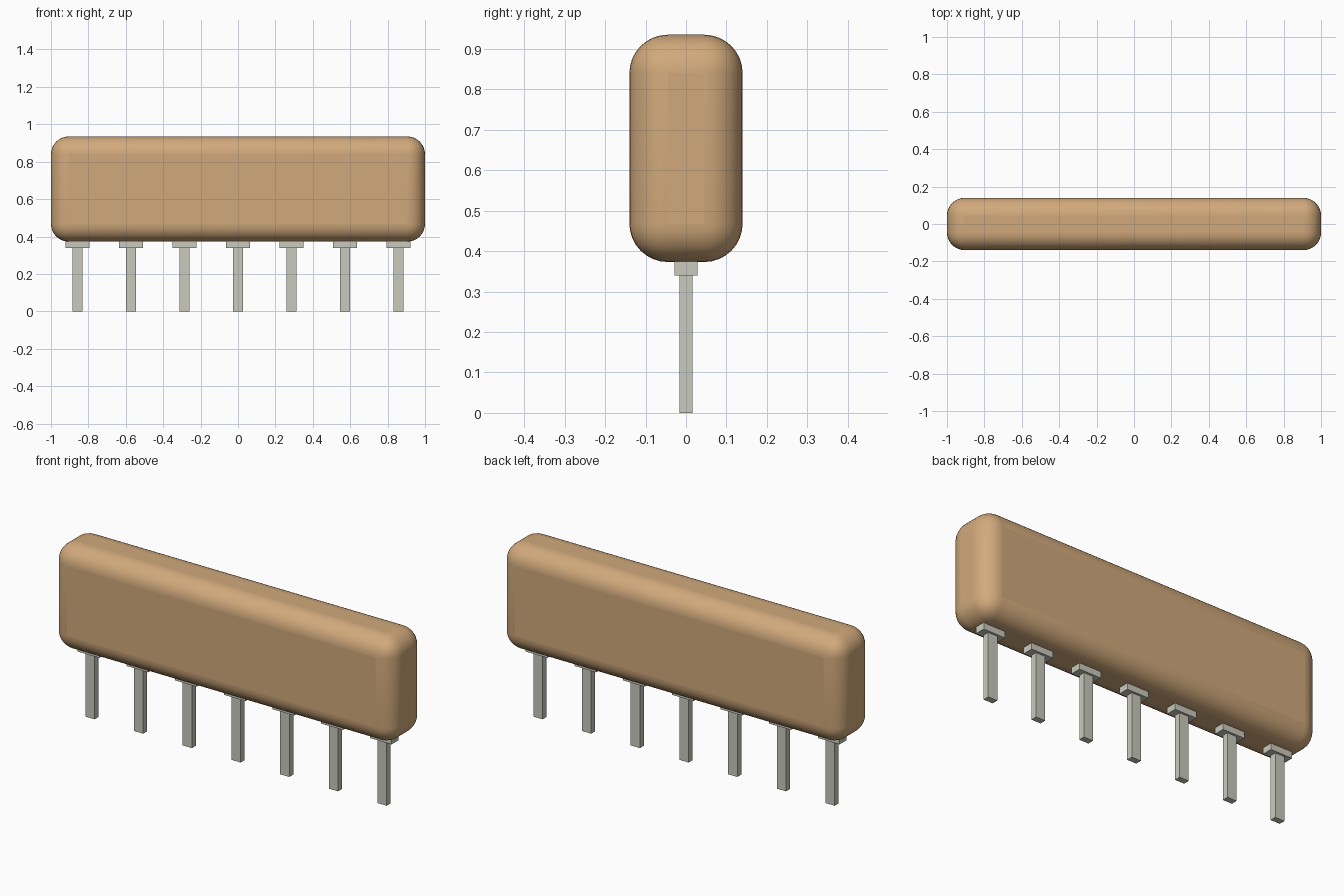
import bpy
import bmesh
import math
from mathutils import Matrix

cube = bpy.data.objects.get("Cube")
if cube:
    bpy.data.objects.remove(cube, do_unlink=True)


def make_material(name, rgb):
    mat = bpy.data.materials.new(name)
    mat.use_nodes = True
    color = (*rgb, 1.0)
    mat.diffuse_color = color
    mat.node_tree.nodes["Principled BSDF"].inputs["Base Color"].default_value = color
    return mat


def make_box(name, size, center, mat):
    bm = bmesh.new()
    bmesh.ops.create_cube(bm, size=1, matrix=Matrix.Diagonal((*size, 1)))
    mesh = bpy.data.meshes.new(name)
    bm.to_mesh(mesh)
    bm.free()
    mesh.materials.append(mat)
    obj = bpy.data.objects.new(name, mesh)
    obj.location = center
    bpy.context.collection.objects.link(obj)
    return obj


tan = make_material("tan coating", (0.64, 0.40, 0.20))
metal = make_material("tinned metal", (0.59, 0.59, 0.51))

BODY_BOTTOM, BODY_TOP = 0.373, 0.935
COLLAR_BOTTOM = 0.34
PIN_COUNT, PIN_PITCH = 7, 0.286

# Rounded coated body
body = make_box("body", (2, 0.28, BODY_TOP - BODY_BOTTOM),
                (0, 0, (BODY_TOP + BODY_BOTTOM) / 2), tan)
bevel = body.modifiers.new("rounded edges", "BEVEL")
bevel.width = 0.095
bevel.segments = 8
bpy.context.view_layer.objects.active = body
body.select_set(True)
bpy.ops.object.shade_smooth_by_angle(angle=math.radians(30))
body.select_set(False)

# Row of pins, each with a wider collar under the body
for i in range(PIN_COUNT):
    x = (i - (PIN_COUNT - 1) / 2) * PIN_PITCH
    collar_top = BODY_BOTTOM + 0.01
    make_box(f"collar_{i + 1}", (0.127, 0.057, collar_top - COLLAR_BOTTOM),
             (x, 0, (collar_top + COLLAR_BOTTOM) / 2), metal)
    make_box(f"pin_{i + 1}", (0.054, 0.033, COLLAR_BOTTOM),
             (x, 0, COLLAR_BOTTOM / 2), metal)
